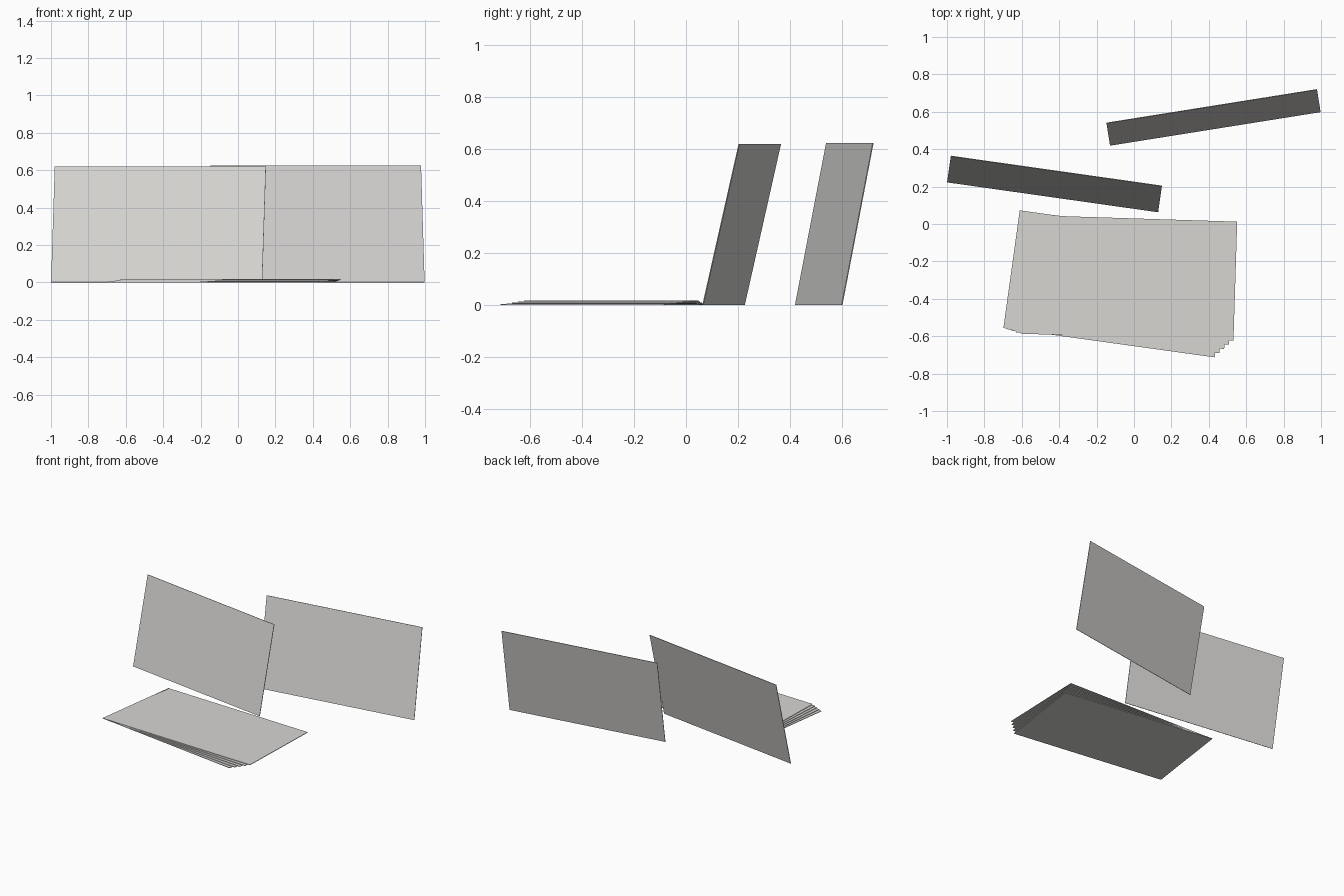
import bpy
import bmesh
from math import radians
from mathutils import Matrix

cube = bpy.data.objects.get("Cube")
if cube:
    bpy.data.objects.remove(cube, do_unlink=True)

WIDTH, HEIGHT, THICK = 1.14, 0.635, 0.0036

paper = bpy.data.materials.new("warm light grey")
paper.use_nodes = True
colour = (0.68, 0.67, 0.65, 1)
paper.diffuse_color = colour
paper.node_tree.nodes["Principled BSDF"].inputs["Base Color"].default_value = colour


def sheet(name, centre, turn, tilt=0):
    """Thin rectangular sheet, tilted up about x, then turned about z."""
    bm = bmesh.new()
    bmesh.ops.create_cube(bm, size=1, matrix=Matrix.Diagonal((WIDTH, HEIGHT, THICK, 1)))
    mesh = bpy.data.meshes.new(name)
    bm.to_mesh(mesh)
    bm.free()
    mesh.materials.append(paper)
    obj = bpy.data.objects.new(name, mesh)
    obj.matrix_world = (Matrix.Translation(centre)
                        @ Matrix.Rotation(radians(turn), 4, "Z")
                        @ Matrix.Rotation(radians(tilt), 4, "X"))
    bpy.context.collection.objects.link(obj)
    return obj


# Two upright sheets leaning back
sheet("right_leaning_sheet", (-0.425, 0.214, 0.31), -8.06, 90 - 12.8)
sheet("left_leaning_sheet", (0.425, 0.57, 0.312), 9.05, 90 - 11)

# Fanned pile lying flat, each sheet turned a little further
COUNT = 5
for i in range(COUNT):
    t = i / (COUNT - 1)
    centre = (-0.09 + 0.062 * t, -0.32 + 0.033 * t, THICK * (i + 0.5))
    sheet(f"pile_sheet_{i + 1}", centre, -7.9 + 6.1 * t)
